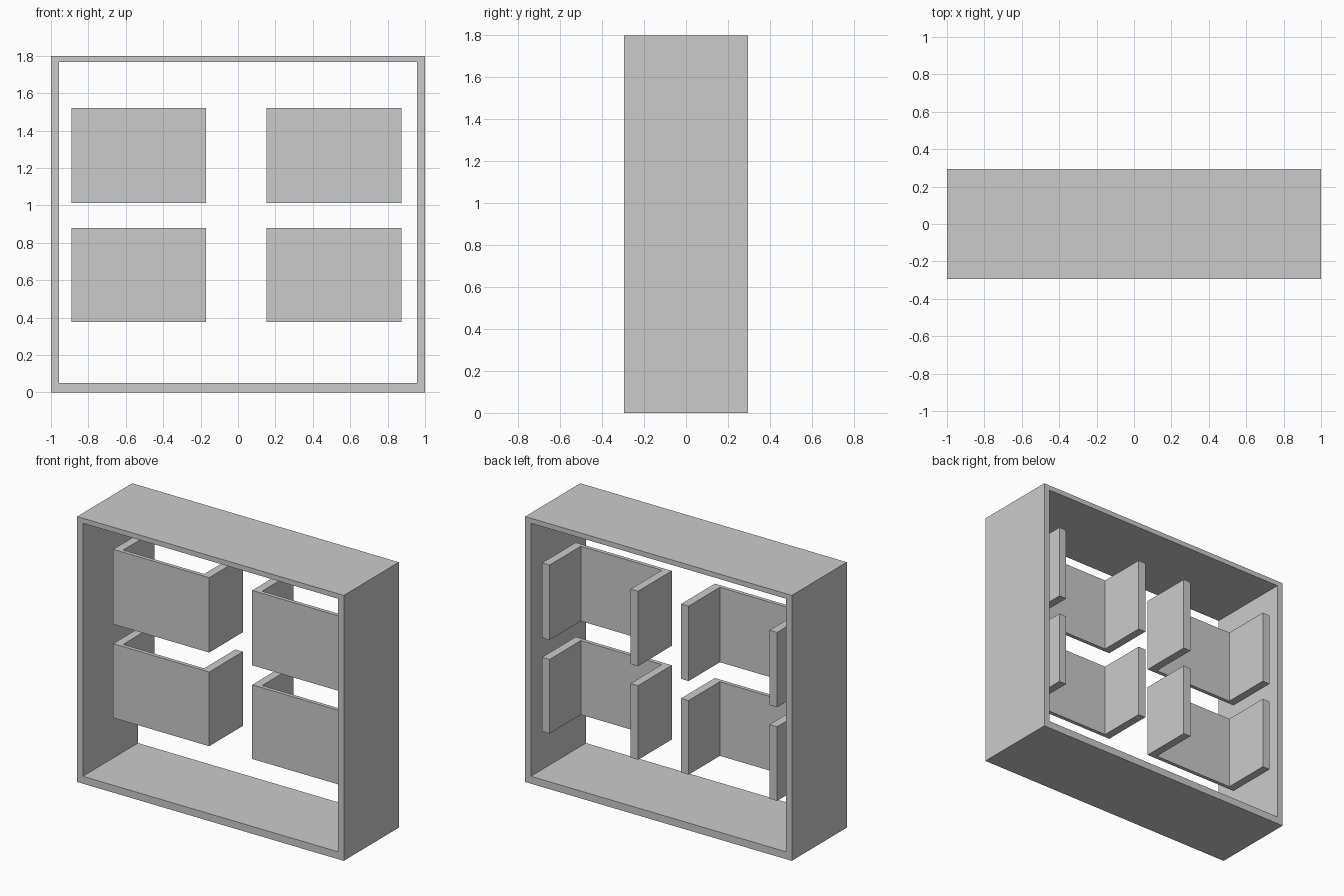
import bpy, bmesh

if "Cube" in bpy.data.objects:
    bpy.data.objects.remove(bpy.data.objects["Cube"])

Y0, Y1 = -0.295, 0.295


def box(name, x, y, z):
    """Box from (min, max) ranges on each axis."""
    bm = bmesh.new()
    bmesh.ops.create_cube(bm, size=1)
    for v in bm.verts:
        v.co = [r[0] if c < 0 else r[1] for c, r in zip(v.co, (x, y, z))]
    mesh = bpy.data.meshes.new(name)
    bm.to_mesh(mesh)
    bm.free()
    obj = bpy.data.objects.new(name, mesh)
    bpy.context.collection.objects.link(obj)
    return obj


# Outer frame: a rectangular ring extruded through the depth
def rect(x, z0, z1):
    return [(-x, z0), (x, z0), (x, z1), (-x, z1)]


bm = bmesh.new()
outer = [bm.verts.new((x, Y0, z)) for x, z in rect(1.0, 0.0, 1.8)]
inner = [bm.verts.new((x, Y0, z)) for x, z in rect(0.957, 0.05, 1.766)]
for i in range(4):
    j = (i + 1) % 4
    bm.faces.new((outer[i], outer[j], inner[j], inner[i]))
ring = bmesh.ops.extrude_face_region(bm, geom=bm.faces[:])
moved = [g for g in ring["geom"] if isinstance(g, bmesh.types.BMVert)]
bmesh.ops.translate(bm, verts=moved, vec=(0, Y1 - Y0, 0))
bmesh.ops.recalc_face_normals(bm, faces=bm.faces[:])
mesh = bpy.data.meshes.new("outer_frame")
bm.to_mesh(mesh)
bm.free()
bpy.context.collection.objects.link(bpy.data.objects.new("outer_frame", mesh))

# Four U-shaped bays: a thin front panel with a board behind each end
FRONT, JOINT, BOARD = -0.066, -0.04, 0.056
for row, z in (("lower", (0.377, 0.88)), ("upper", (1.012, 1.52))):
    for side, (xa, xb) in (("left", (-0.89, -0.17)), ("right", (0.153, 0.873))):
        tag = f"{row}_{side}"
        box(f"front_panel_{tag}", (xa, xb), (FRONT, JOINT), z)
        box(f"left_board_{tag}", (xa, xa + BOARD), (JOINT, Y1), z)
        box(f"right_board_{tag}", (xb - BOARD, xb), (JOINT, Y1), z)
